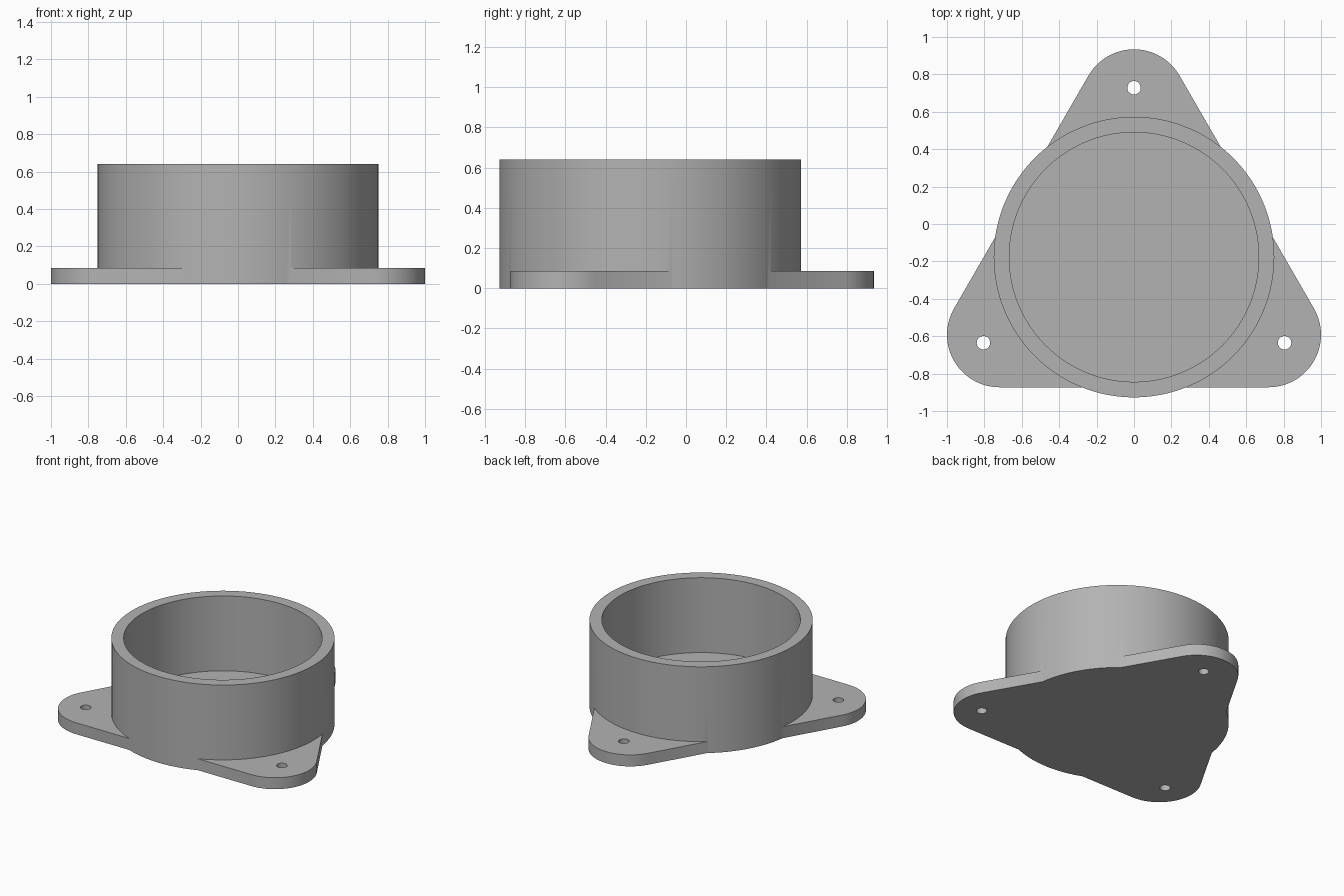
import bpy, bmesh
from math import radians, cos, sin

cube = bpy.data.objects.get("Cube")
if cube:
    bpy.data.objects.remove(cube, do_unlink=True)

CY = -0.177              # y of the cup axis
PLATE, TOP = 0.085, 0.64  # plate thickness, rim height

grey = bpy.data.materials.new("grey")
grey.use_nodes = True
colour = (0.45, 0.45, 0.45, 1)
grey.diffuse_color = colour
grey.node_tree.nodes["Principled BSDF"].inputs["Base Color"].default_value = colour


def prism(name, outline, z0, z1):
    """Extrude a closed outline straight up from z0 to z1."""
    bm = bmesh.new()
    face = bm.faces.new([bm.verts.new((x, y, z0)) for x, y in outline])
    up = bmesh.ops.extrude_face_region(bm, geom=[face])["geom"]
    verts = [v for v in up if isinstance(v, bmesh.types.BMVert)]
    bmesh.ops.translate(bm, verts=verts, vec=(0, 0, z1 - z0))
    bmesh.ops.recalc_face_normals(bm, faces=bm.faces)
    mesh = bpy.data.meshes.new(name)
    bm.to_mesh(mesh)
    bm.free()
    mesh.materials.append(grey)
    ob = bpy.data.objects.new(name, mesh)
    bpy.context.collection.objects.link(ob)
    return ob


def arc(x, y, r, start, sweep, steps):
    angles = [radians(start + sweep * i / steps) for i in range(steps + 1)]
    return [(x + r * cos(a), y + r * sin(a)) for a in angles]


def circle(x, y, r, steps):
    return arc(x, y, r, 0, 360, steps)[:-1]


def combine(target, other, operation):
    """Apply a boolean and discard the second solid."""
    mod = target.modifiers.new(operation, "BOOLEAN")
    mod.operation, mod.object, mod.solver = operation, other, "EXACT"
    bpy.context.view_layer.objects.active = target
    bpy.ops.object.modifier_apply(modifier=mod.name)
    bpy.data.objects.remove(other, do_unlink=True)


# Three-eared mounting plate: a triangle with rounded corners
outline = []
for a in (90, 210, 330):
    x, y = 0.83 * cos(radians(a)), CY + 0.83 * sin(radians(a))
    outline += arc(x, y, 0.281, a - 60, 120, 24)
housing = prism("flanged_cup", outline, 0, PLATE)

# Round cup merged with the plate, then hollowed to the floor
combine(housing, prism("cup_body", circle(0, CY, 0.75, 128), 0, TOP), "UNION")
combine(housing, prism("cavity", circle(0, CY, 0.667, 128), PLATE, TOP + 0.1), "DIFFERENCE")

# Screw holes through the ears
for x, y in ((0, 0.728), (0.805, -0.635), (-0.805, -0.635)):
    combine(housing, prism("screw_hole", circle(x, y, 0.036, 32), -0.1, 0.2), "DIFFERENCE")

bpy.ops.object.select_all(action="DESELECT")
housing.select_set(True)
bpy.context.view_layer.objects.active = housing
bpy.ops.object.shade_smooth_by_angle(angle=radians(30))
